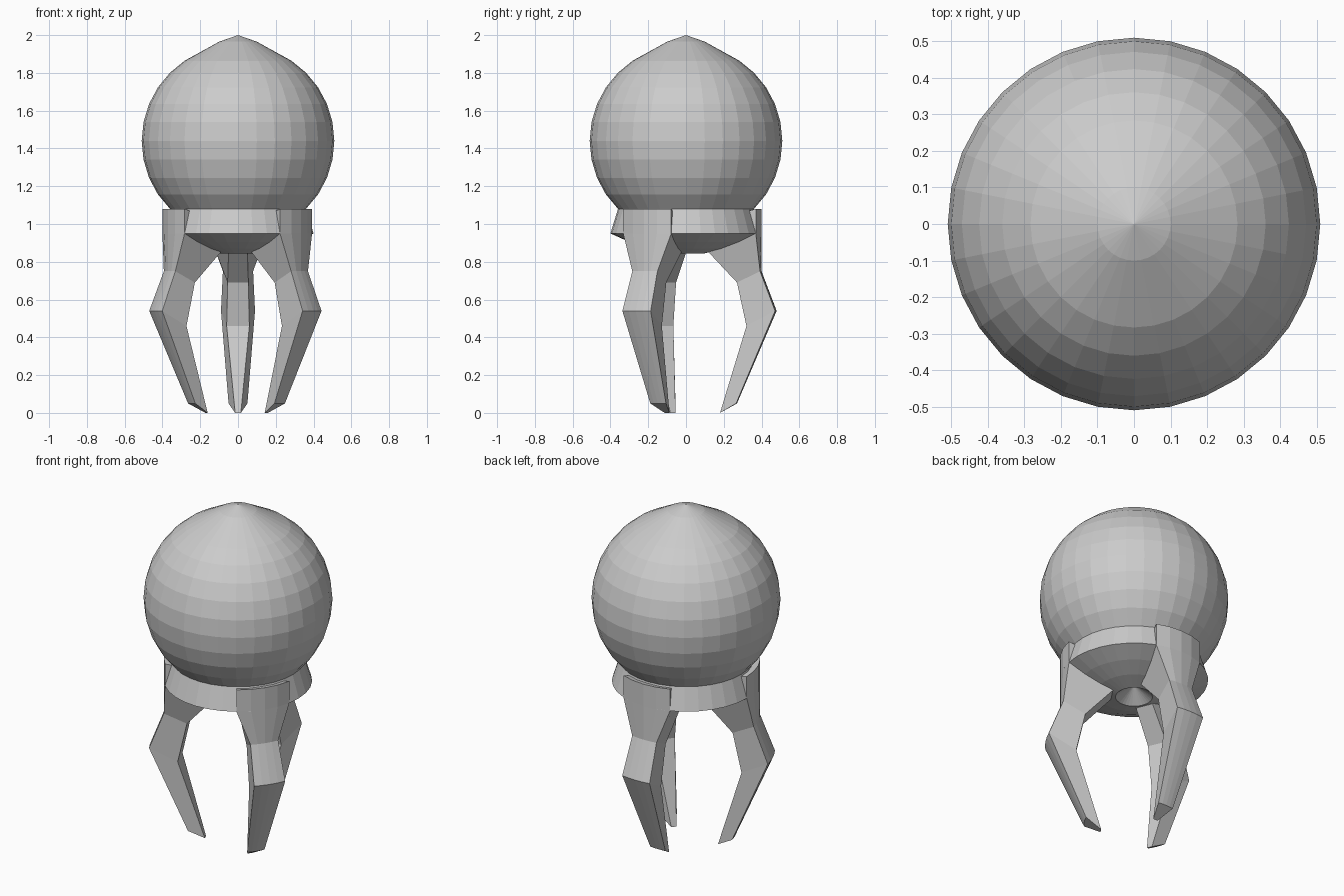
import bpy, bmesh
from math import sin, cos, radians, sqrt, pi

if "Cube" in bpy.data.objects:
    bpy.data.objects.remove(bpy.data.objects["Cube"])


def finish(name, bm):
    bmesh.ops.remove_doubles(bm, verts=bm.verts, dist=0.0005)
    bmesh.ops.recalc_face_normals(bm, faces=bm.faces)
    mesh = bpy.data.meshes.new(name)
    bm.to_mesh(mesh)
    bm.free()
    obj = bpy.data.objects.new(name, mesh)
    bpy.context.collection.objects.link(obj)
    return obj


def lathe(name, profile, sides=32):
    bm = bmesh.new()
    rings = [[bm.verts.new((r * cos(2 * pi * i / sides), r * sin(2 * pi * i / sides), z))
              for i in range(sides)] if r > 0 else [bm.verts.new((0, 0, z))] * sides
             for r, z in profile]
    for a, b in zip(rings, rings[1:]):
        for i in range(sides):
            j = (i + 1) % sides
            bm.faces.new(list(dict.fromkeys((a[i], a[j], b[j], b[i]))))
    return finish(name, bm)


# Globe with a slightly pointed top, a flared collar and a shallow bowl below
R, CZ = 0.51, 1.44
globe = [(R * cos(radians(11.25 * k)), CZ + R * sin(radians(11.25 * k)))
         for k in range(5, -4, -1)]
lathe("globe_and_collar",
      [(0, 2.0), (0.1, 1.965)] + globe +
      [(0.36, 1.08), (0.40, 0.95), (0.30, 0.905), (0.20, 0.87), (0.1, 0.845), (0, 0.92)])

# Claw sections: outer (radius, z, half width), inner (radius, z, half width)
SECTIONS = [
    ((0.40, 1.08, 0.153), (0.10, 1.00, 0.04)),
    ((0.40, 0.95, 0.153), (0.12, 0.85, 0.05)),
    ((0.40, 0.75, 0.08), (0.27, 0.69, 0.055)),
    ((0.48, 0.54, 0.09), (0.32, 0.46, 0.06)),
    ((0.27, 0.05, 0.05), (0.18, 0.00, 0.015)),
]


def claw(name, degrees):
    """Loft a bent claw; the angle is measured from the front towards +x."""
    a = radians(degrees)
    bm = bmesh.new()

    def vert(r, s, z):
        return bm.verts.new((r * sin(a) + s * cos(a), -r * cos(a) + s * sin(a), z))

    loops = []
    for (ro, zo, wo), (ri, zi, wi) in SECTIONS:
        loop = [vert(sqrt(ro * ro - (t * wo) ** 2), t * wo, zo)
                for t in (-1, -0.5, 0, 0.5, 1)]
        loop += [vert(ri, wi, zi), vert(ri, -wi, zi)]
        loops.append(loop)
    for p, q in zip(loops, loops[1:]):
        n = len(p)
        for i in range(n):
            j = (i + 1) % n
            bm.faces.new((p[i], p[j], q[j], q[i]))
    bm.faces.new(loops[0])
    bm.faces.new(loops[-1])
    finish(name, bm)


# Three claws, each four collar segments wide
for name, angle in (("right_claw", 56.25), ("left_claw", -67.5), ("back_claw", 180)):
    claw(name, angle)
